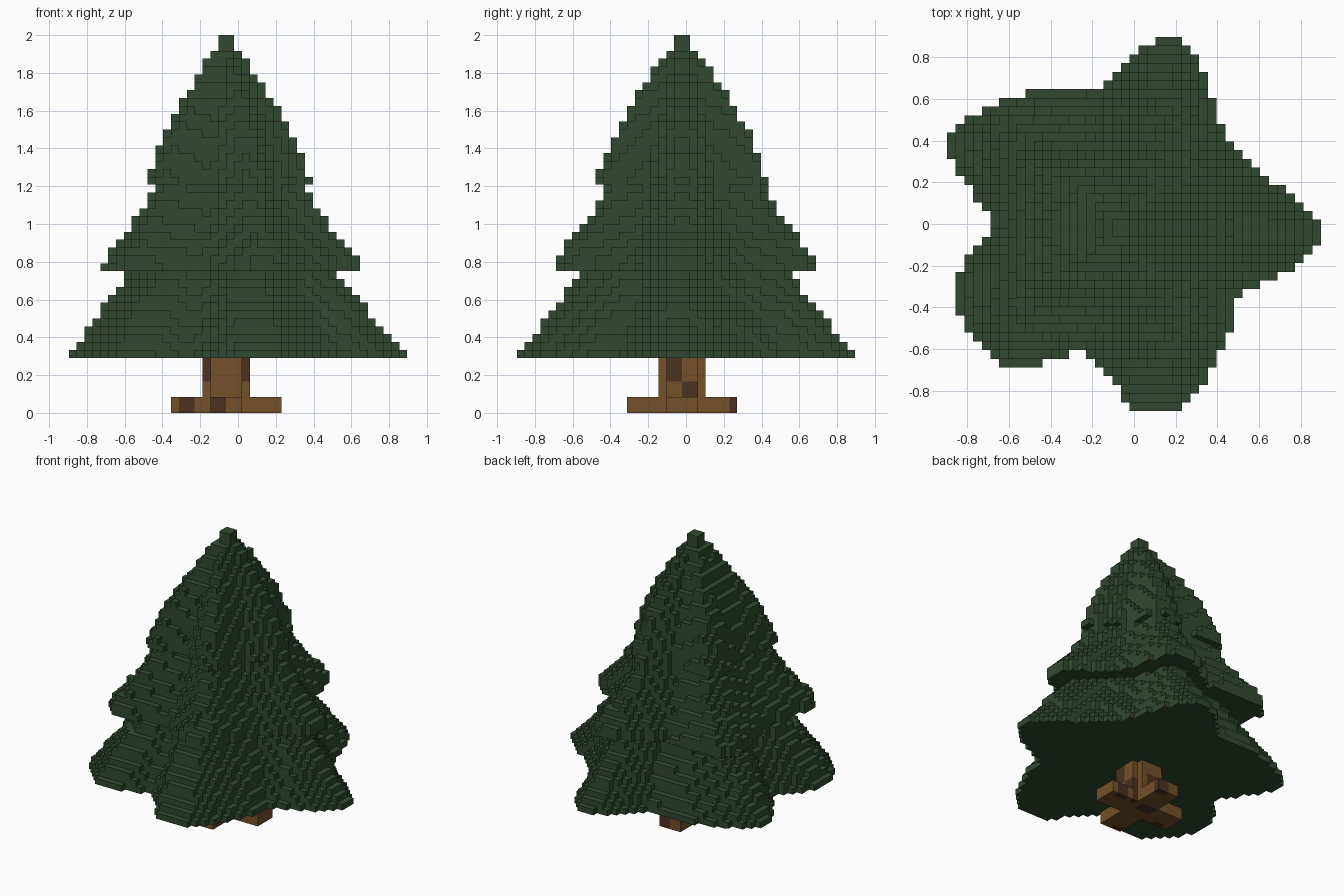
import bpy
import bmesh
from math import cos, sin, radians
from mathutils import Vector

cube = bpy.data.objects.get("Cube")
if cube:
    bpy.data.objects.remove(cube)

V = 2 / 48                                   # block size
AXIS = Vector((-1.5 * V, -0.5 * V, 0))       # trunk axis, on a block corner


def material(name, rgb):
    mat = bpy.data.materials.new(name)
    mat.use_nodes = True
    mat.diffuse_color = (*rgb, 1)
    mat.node_tree.nodes["Principled BSDF"].inputs["Base Color"].default_value = (*rgb, 1)
    return mat


green = material("needle_green", (0.031, 0.066, 0.031))
brown = material("bark_brown", (0.175, 0.082, 0.022))
dark = material("dark_bark", (0.07, 0.031, 0.014))


def shift(cell, axis, amount):
    moved = list(cell)
    moved[axis] += amount
    return tuple(moved)


def build(name, cells, occupied, mats, paint=lambda cell: 0):
    """Skin the blocks, merging exposed faces into strips."""
    bm = bmesh.new()
    for axis in range(3):
        run, other = ((1, 2), (0, 2), (0, 1))[axis]
        for side in (-1, 1):
            exposed = {c for c in cells if shift(c, axis, side) not in occupied}
            for c in sorted(exposed):
                tint = paint(c)
                before = shift(c, run, -1)
                if before in exposed and paint(before) == tint:
                    continue
                length = 1
                while True:
                    ahead = shift(c, run, length)
                    if ahead not in exposed or paint(ahead) != tint:
                        break
                    length += 1
                corners = []
                for a, b in ((0, 0), (length, 0), (length, 1), (0, 1)):
                    p = Vector(c)
                    p[axis] += side > 0
                    p[run] += a
                    p[other] += b
                    corners.append(bm.verts.new(p * V + AXIS))
                face = bm.faces.new(corners)
                face.normal_update()
                if face.normal[axis] * side < 0:
                    face.normal_flip()
                face.material_index = tint
    bmesh.ops.remove_doubles(bm, verts=bm.verts, dist=V / 100)
    mesh = bpy.data.meshes.new(name)
    bm.to_mesh(mesh)
    bm.free()
    for mat in mats:
        mesh.materials.append(mat)
    obj = bpy.data.objects.new(name, mesh)
    bpy.context.collection.objects.link(obj)
    return obj


# Uneven five-lobed outline of the lowest branches, in hundredths
LOWER = [Vector((x / 100, y / 100)) - AXIS.xy for x, y in (
    (89, -10), (89, 0), (85, 5), (73, 18), (64, 21), (43, 45), (39, 52), (38, 62),
    (34, 73), (31, 81), (23, 90), (12, 90), (-6, 77), (-15, 66), (-46, 65),
    (-73, 56), (-85, 50), (-90, 40), (-90, 36), (-86, 24), (-69, 5), (-69, -2),
    (-86, -24), (-86, -38), (-81, -52), (-65, -68), (-44, -68), (-30, -62),
    (-24, -62), (-13, -72), (-3, -89), (23, -89), (31, -81), (43, -60),
    (48, -48), (48, -35), (60, -29), (77, -22), (85, -14))]


def polar(angle, radius):
    return Vector((cos(radians(angle)), sin(radians(angle)))) * radius


def star(lobes):
    """Blunt lobes given by angle and reach, with valleys between them."""
    points = []
    for (a, r), (b, s) in zip(lobes, lobes[1:] + [(lobes[0][0] + 360, lobes[0][1])]):
        points += [polar(a - 6, r), polar(a + 6, r), polar((a + b) / 2, 0.35 * (r + s))]
    return points


MIDDLE = star([(0, 0.71), (71, 0.75), (140, 0.79), (220, 0.76), (290, 0.71)])
UPPER = star([(0, 0.46), (69, 0.485), (138, 0.535), (221, 0.525), (288, 0.48)])


def inside(outline, x, y):
    hit = False
    for p, q in zip(outline, outline[1:] + outline[:1]):
        if (p.y > y) != (q.y > y) and x < p.x + (q.x - p.x) * (y - p.y) / (q.y - p.y):
            hit = not hit
    return hit


# Branch tiers: outline, first layer, end layer, spread at given heights
TIERS = {
    "lower_branches": (LOWER, 7, 18, ((0.3, 1.0), (0.75, 0.61))),
    "middle_branches": (MIDDLE, 18, 29, ((0.75, 1), (0.82, 0.98), (1.0, 0.76), (1.2, 0.59))),
    "upper_branches": (UPPER, 29, 46, ((1.2, 1), (1.5, 0.75), (1.8, 0.35), (1.92, 0.16))),
}


def spread(z, profile):
    for (z0, s0), (z1, s1) in zip(profile, profile[1:]):
        if z <= z1:
            return s0 + (s1 - s0) * (z - z0) / (z1 - z0)
    return profile[-1][1]


def layer(outline, k, scale):
    return {(i, j, k) for i in range(-25, 25) for j in range(-25, 25)
            if inside(outline, (i + 0.5) * V / scale, (j + 0.5) * V / scale)}


parts = {}
for name, (outline, start, end, profile) in TIERS.items():
    parts[name] = set()
    for k in range(start, end):
        parts[name] |= layer(outline, k, spread((k + 0.5) * V, profile))
parts["tree_tip"] = {(i, j, k) for i in (-1, 0) for j in (-1, 0) for k in (46, 47)}


def block(half_x, half_y, height):
    return {(i, j, k) for i in range(-half_x, half_x)
            for j in range(-half_y, half_y) for k in range(height)}


# Trunk with clipped corners, standing in a cross of four square-ended feet
trunk = block(3, 2, 7) | block(2, 3, 7)
foot = (block(7, 2, 2) | block(2, 7, 2)) - trunk

# Dark bark patches: low and high block corners
PATCHES = (
    ((-3, -3, 4), (-3, -1, 6)), ((2, -2, 4), (2, -1, 6)),
    ((2, 0, 2), (2, 1, 3)), ((2, 1, 0), (2, 2, 1)),
    ((-3, 0, 2), (-3, 1, 3)), ((-1, 2, 2), (0, 2, 4)),
    ((-6, -2, 0), (-5, -2, 1)), ((-2, -7, 0), (-1, -7, 1)),
    ((4, 1, 0), (5, 1, 1)), ((0, 6, 0), (1, 6, 1)), ((-2, 0, 0), (0, 1, 0)),
)


def bark(cell):
    return int(any(all(a <= v <= b for a, v, b in zip(low, cell, high))
                   for low, high in PATCHES))


occupied = trunk | foot
for cells in parts.values():
    occupied |= cells
for name, cells in parts.items():
    build(name, cells, occupied, [green])
build("trunk", trunk, occupied, [brown, dark], bark)
build("cross_foot", foot, occupied, [brown, dark], bark)
